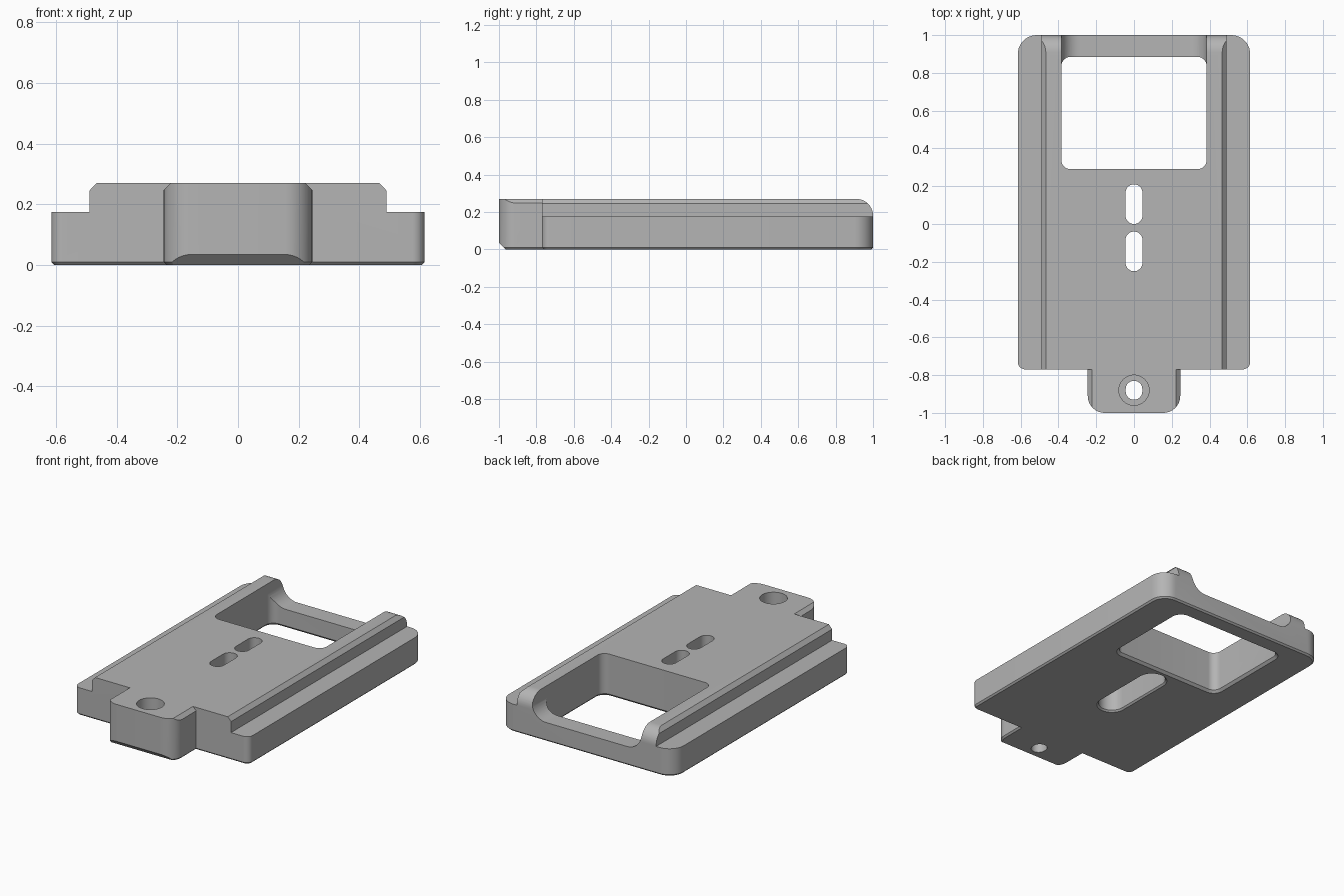
import bpy, bmesh
from math import sin, cos, pi, radians

cube = bpy.data.objects.get("Cube")
if cube:
    bpy.data.objects.remove(cube, do_unlink=True)

metal = bpy.data.materials.new("matte_grey")
metal.use_nodes = True
GREY = (0.46, 0.46, 0.46, 1)
metal.diffuse_color = GREY
metal.node_tree.nodes["Principled BSDF"].inputs["Base Color"].default_value = GREY


def arc(cx, cy, r, start, end, steps=10):
    angles = [radians(start + (end - start) * i / steps) for i in range(steps + 1)]
    return [(cx + r * cos(a), cy + r * sin(a)) for a in angles]


def rounded_rect(x, y0, y1, r_front, r_back, inset=0):
    """Outline centred on x = 0, with its own corner radius at front and back."""
    x, y0, y1 = x - inset, y0 + inset, y1 - inset
    f, b = max(r_front - inset, 0.004), max(r_back - inset, 0.004)
    return (arc(x - f, y0 + f, f, -90, 0) + arc(x - b, y1 - b, b, 0, 90)
            + arc(-x + b, y1 - b, b, 90, 180) + arc(-x + f, y0 + f, f, 180, 270))


def loft(name, rings):
    """Closed solid through a stack of matching rings."""
    bm = bmesh.new()
    loops = [[bm.verts.new(p) for p in ring] for ring in rings]
    bm.faces.new(loops[0])
    bm.faces.new(loops[-1])
    for low, high in zip(loops, loops[1:]):
        for i in range(len(low)):
            j = (i + 1) % len(low)
            bm.faces.new((low[i], low[j], high[j], high[i]))
    bmesh.ops.remove_doubles(bm, verts=bm.verts, dist=1e-5)
    bmesh.ops.recalc_face_normals(bm, faces=bm.faces)
    mesh = bpy.data.meshes.new(name)
    bm.to_mesh(mesh)
    bm.free()
    mesh.materials.append(metal)
    obj = bpy.data.objects.new(name, mesh)
    bpy.context.collection.objects.link(obj)
    return obj


def upright(name, rect, layers):
    """Rounded rectangle through (height, inset) layers."""
    return loft(name, [[(x, y, z) for x, y in rounded_rect(*rect, inset)]
                       for z, inset in layers])


def along_y(name, profile, y0, y1):
    return loft(name, [[(x, y, z) for x, z in profile] for y in (y0, y1)])


def along_x(name, profile, half):
    return loft(name, [[(x, y, z) for y, z in profile] for x in (-half, half)])


def combine(target, tool, operation):
    mod = target.modifiers.new(operation.lower(), 'BOOLEAN')
    mod.operation, mod.solver, mod.object = operation, 'EXACT', tool
    bpy.context.view_layer.objects.active = target
    bpy.ops.object.modifier_apply(modifier=mod.name)
    bpy.data.objects.remove(tool, do_unlink=True)


def mirrored(half):
    return half + [(-x, z) for x, z in reversed(half)]


TOP, STEP = 0.27, 0.175
BASE_LAYERS = [(0, 0.01), (0.01, 0), (0.5, 0)]

# Plate: stepped cross-section with chamfered rails, trimmed to a rounded outline
body = along_y("mounting_plate", mirrored(
    [(0.8, -0.1), (0.8, STEP), (0.49, STEP), (0.49, 0.245), (0.467, TOP)]), -1.2, 1.2)
combine(body, upright("outline", (0.615, -0.77, 1, 0.04, 0.1), BASE_LAYERS), 'INTERSECT')

# Rounded upper back edge of the rails
combine(body, along_x("back_rounding", arc(0.91, 0.18, 0.09, 0, 90)
                      + [(0.91, 0.4), (1.1, 0.4), (1.1, 0.18)], 0.8), 'DIFFERENCE')

# Front tongue with chamfered sides and a bevelled lower lip
tongue = along_y("tongue", mirrored([(0.245, -0.1), (0.245, 0.248), (0.222, TOP)]), -1.2, -0.6)
combine(tongue, upright("tongue_outline", (0.245, -1, -0.7, 0.09, 0.01), BASE_LAYERS), 'INTERSECT')
combine(tongue, along_x("lip_bevel", [(-1.05, 0.085), (-0.915, -0.05), (-1.05, -0.05)], 0.4),
        'DIFFERENCE')
combine(body, tongue, 'UNION')

# Window with a chamfered lower rim
RIM = [(-0.02, -0.035), (0.015, 0), (0.5, 0)]
combine(body, upright("window", (0.385, 0.29, 0.885, 0.05, 0.05), RIM), 'DIFFERENCE')

# Lowered back bar with filleted ends
combine(body, along_y("back_trough", mirrored([(0.385, 0.5)] + arc(0.285, 0.22, 0.1, 0, -90)),
                      0.7, 1.2), 'DIFFERENCE')

# Screw slots above one shared pocket
for y0, y1 in ((-0.25, -0.04), (0, 0.21)):
    combine(body, upright("slot", (0.045, y0, y1, 0.045, 0.045), [(-0.1, 0), (0.5, 0)]), 'DIFFERENCE')
combine(body, upright("pocket", (0.08, -0.285, 0.245, 0.08, 0.08),
                      [(-0.02, -0.03), (0.01, 0), (0.16, 0)]), 'DIFFERENCE')

# Tongue hole with a round counterbore
combine(body, upright("hole", (0.044, -0.93, -0.83, 0.044, 0.044), [(-0.1, 0), (0.5, 0)]), 'DIFFERENCE')
combine(body, upright("counterbore", (0.08, -0.96, -0.8, 0.08, 0.08), [(0.13, 0), (0.5, 0)]),
        'DIFFERENCE')

bpy.ops.object.select_all(action='DESELECT')
body.select_set(True)
bpy.context.view_layer.objects.active = body
bpy.ops.object.shade_smooth_by_angle(angle=radians(25))
